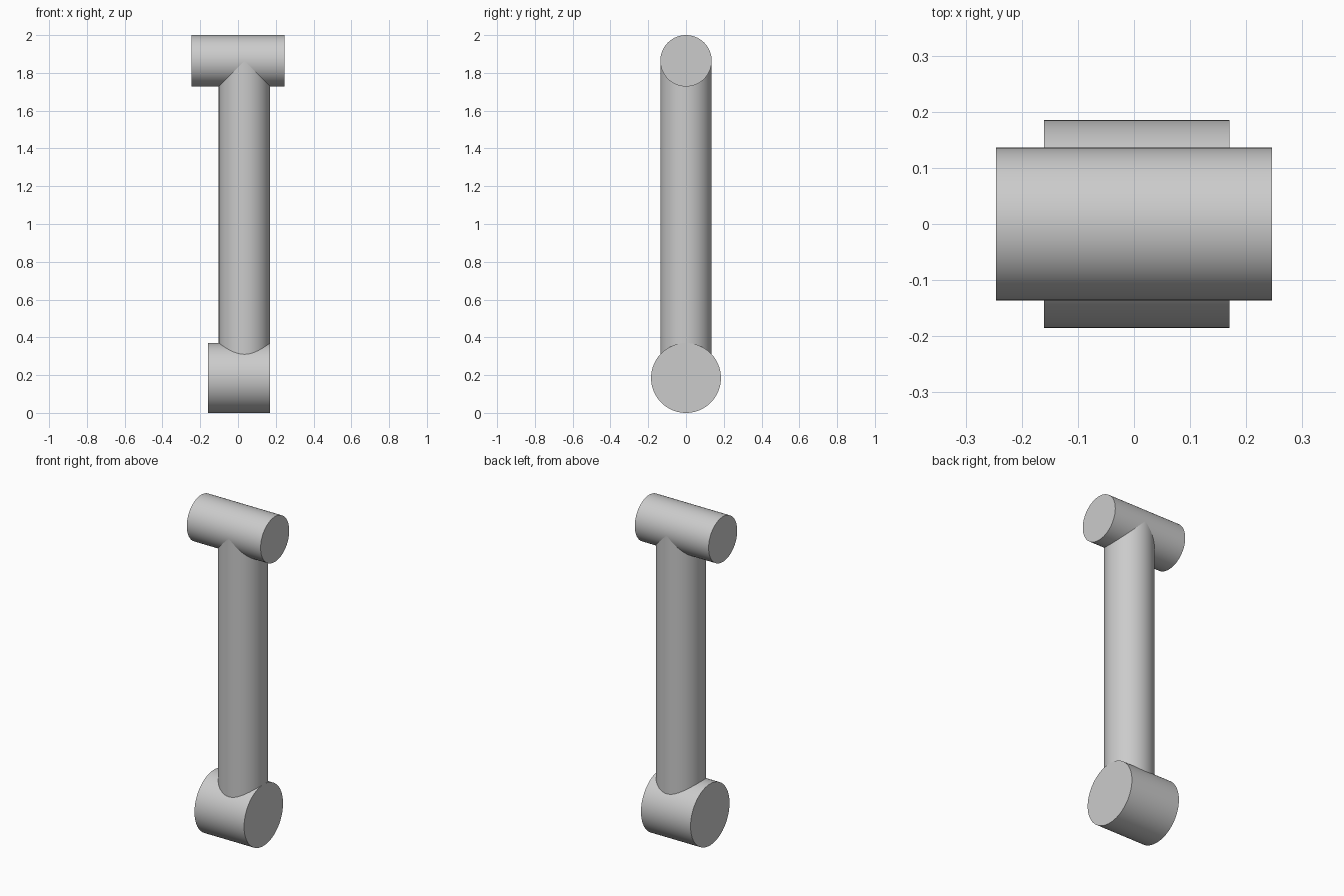
import bpy
from math import radians

cube = bpy.data.objects.get("Cube")
if cube:
    bpy.data.objects.remove(cube, do_unlink=True)

# Single plain grey finish
grey = bpy.data.materials.new("plain grey")
grey.use_nodes = True
colour = (0.6, 0.6, 0.6, 1)
grey.diffuse_color = colour
grey.node_tree.nodes["Principled BSDF"].inputs["Base Color"].default_value = colour


def cylinder(name, radius, length, centre, along_x=False):
    turn = (0, radians(90), 0) if along_x else (0, 0, 0)
    bpy.ops.mesh.primitive_cylinder_add(
        vertices=96, radius=radius, depth=length, location=centre, rotation=turn)
    part = bpy.context.object
    part.name = name
    part.data.materials.append(grey)
    bpy.ops.object.shade_smooth_by_angle(angle=radians(30))
    return part


ROD = 0.136   # shared by the shaft and the top pin
BOSS = 0.185
TOP_Z = 2 - ROD

# Crosswise pin at the top and wider boss at the foot
cylinder("top_pin", ROD, 0.491, (0, 0, TOP_Z), along_x=True)
cylinder("bottom_boss", BOSS, 0.33, (0.005, 0, BOSS), along_x=True)

# Upright shaft, flush with the boss's left end and buried in both cylinders
cylinder("shaft", ROD, TOP_Z - BOSS, (0.17 - ROD, 0, (TOP_Z + BOSS) / 2))
